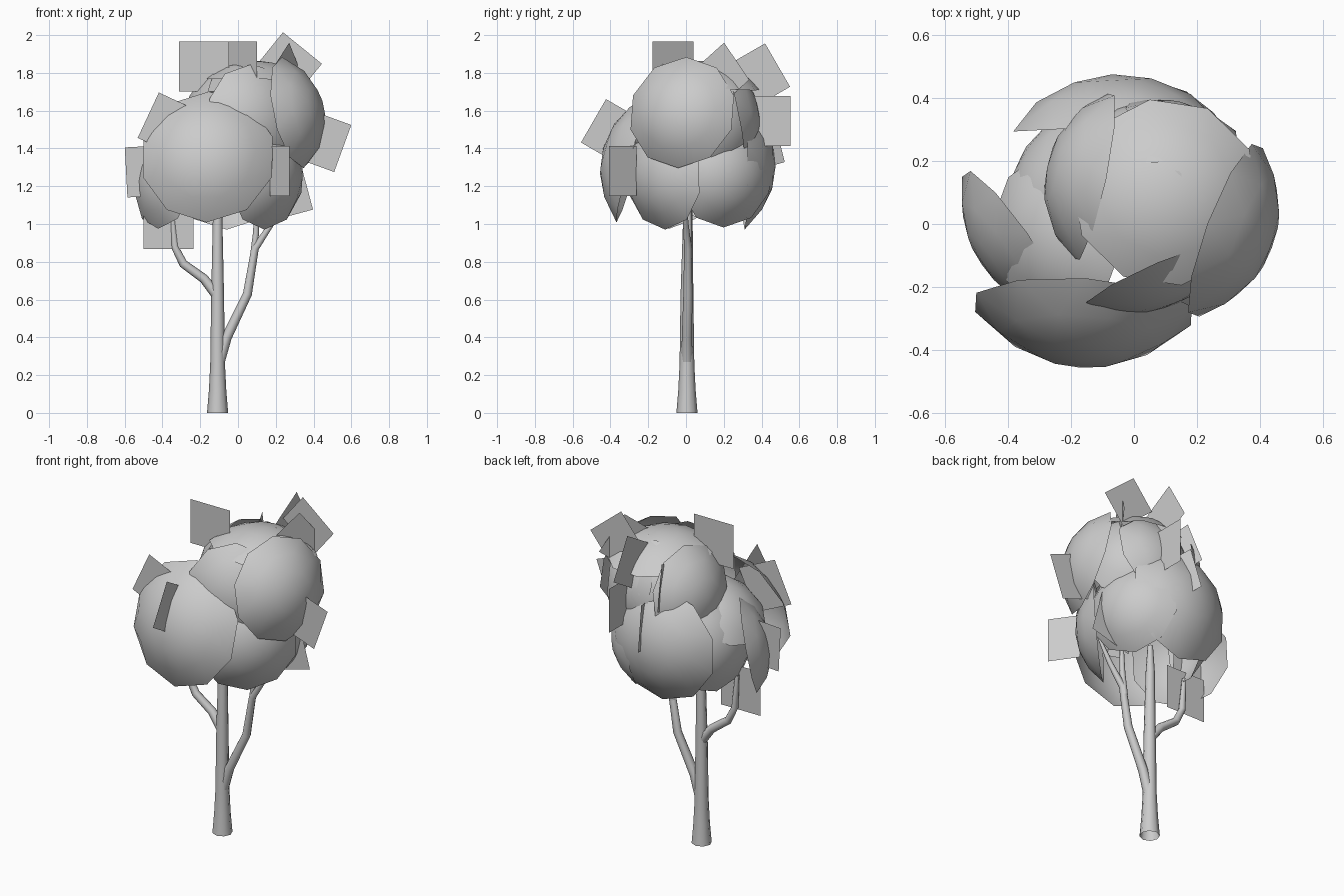
import bpy, bmesh
from math import sin, cos, radians, pi, asin
from mathutils import Vector

if "Cube" in bpy.data.objects:
    bpy.data.objects.remove(bpy.data.objects["Cube"])


def finish(bm, name, smooth=True):
    me = bpy.data.meshes.new(name)
    bm.to_mesh(me)
    bm.free()
    for p in me.polygons:
        p.use_smooth = smooth
    ob = bpy.data.objects.new(name, me)
    bpy.context.collection.objects.link(ob)
    return ob


def tube(name, path, sides=8):
    """Tapered tube along (x, y, z, radius) points."""
    bm = bmesh.new()
    pts = [Vector(p[:3]) for p in path]
    rings = []
    for i, p in enumerate(pts):
        d = (pts[min(i + 1, len(pts) - 1)] - pts[max(i - 1, 0)]).normalized()
        a = Vector((0, 1, 0)).cross(d).normalized()
        b = d.cross(a)
        rings.append([bm.verts.new(p + path[i][3] * (a * cos(2 * pi * k / sides) + b * sin(2 * pi * k / sides)))
                      for k in range(sides)])
    for r, s in zip(rings, rings[1:]):
        for k in range(sides):
            n = (k + 1) % sides
            bm.faces.new((r[k], r[n], s[n], s[k]))
    return finish(bm, name)


def leaf_shell(name, centre, normal, r, sag, sides=10, rows=3):
    """Open spherical cap: rim centre, facing direction, rim radius, depth."""
    bm = bmesh.new()
    R = (r * r + sag * sag) / (2 * sag)
    half = asin(min(1, r / R))
    q = Vector(normal).to_track_quat('Z', 'Y')
    c = Vector(centre)

    def pt(t, k):
        f = 2 * pi * k / sides
        return bm.verts.new(c + q @ Vector((R * sin(t) * cos(f), R * sin(t) * sin(f), R * cos(t) - R + sag)))
    apex = pt(0, 0)
    rings = [[pt(half * j / rows, k + 0.5 * (j % 2)) for k in range(sides)] for j in range(1, rows + 1)]
    for k in range(sides):
        bm.faces.new((apex, rings[0][k], rings[0][(k + 1) % sides]))
    for j in range(rows - 1):
        a, b = rings[j], rings[j + 1]
        for k in range(sides):
            n, m = (k + 1) % sides, (k - 1) % sides
            if j % 2 == 0:      # inner ring leads by half a step
                bm.faces.new((a[k], b[k], b[n]))
                bm.faces.new((a[k], b[n], a[n]))
            else:
                bm.faces.new((a[k], b[k], a[n]))
                bm.faces.new((a[k], b[m], b[k]))
    return finish(bm, name)


def leaf_card(name, centre, azimuth, tilt, w=0.265, h=0.265):
    """Flat rectangle in a vertical plane, rotated within that plane."""
    bm = bmesh.new()
    a, t = radians(azimuth), radians(tilt)
    d, z, c = Vector((cos(a), sin(a), 0)), Vector((0, 0, 1)), Vector(centre)
    u, v = d * cos(t) + z * sin(t), z * cos(t) - d * sin(t)
    bm.faces.new([bm.verts.new(c + u * sx * w / 2 + v * sz * h / 2)
                  for sx, sz in ((-1, -1), (1, -1), (1, 1), (-1, 1))])
    return finish(bm, name, False)


# Trunk and branches
tube("trunk", [(-.108, .005, 0, .056), (-.108, .005, .12, .046), (-.108, .005, .26, .039),
               (-.108, .005, .62, .034), (-.108, .01, 1.04, .025), (-.108, .01, 1.2, .015)])
tube("left_branch", [(-.11, .005, .62, .028), (-.18, .01, .71, .025), (-.29, .01, .79, .023),
                     (-.335, .01, .88, .02), (-.35, .01, 1.08, .012)])
tube("right_branch", [(-.1, .005, .27, .03), (-.06, .005, .4, .027), (.05, .01, .63, .024),
                      (.09, .01, .87, .02), (.17, 0, .99, .015), (.27, -.01, 1.18, .006)])
tube("right_branch_fork", [(.08, .015, .82, .018), (.095, .015, .95, .016), (.1, .015, 1.1, .012)])

# Foliage shells
shells = {
    "front_lower": ((-.16, -.27, 1.355), (-.06, -.95, .27), .36, .175),
    "left_lower": ((-.38, -.06, 1.25), (-.78, -.54, .18), .28, .12),
    "left_lower_top": ((-.24, -.02, 1.44), (-.55, .05, .8), .26, .11),
    "left_back_lower": ((-.27, .12, 1.28), (-.93, .32, .1), .27, .12),
    "back_lower": ((-.06, .31, 1.31), (-.05, .97, .0), .34, .165),
    "right_back_lower": ((.18, .21, 1.25), (.88, .4, -.1), .27, .14),
    "right_front_lower": ((.15, -.12, 1.25), (.7, -.7, -.05), .28, .13),
    "right_upper": ((.29, -.02, 1.59), (.9, -.34, .2), .30, .155),
    "left_upper": ((-.13, .15, 1.57), (-.95, .2, .15), .28, .15),
    "front_upper": ((.09, -.16, 1.58), (.38, -.9, .15), .27, .1),
    "back_upper": ((.06, .25, 1.58), (-.1, .97, .2), .28, .14),
    "right_back_upper": ((.18, .20, 1.58), (.65, .7, .2), .28, .14),
    "top": ((.1, .1, 1.74), (.05, .1, 1), .30, .125),
}
for part, args in shells.items():
    leaf_shell("foliage_" + part, *args)

# Loose leaf cards
cards = [
    ((-.18, -.01, 1.835), 0, 0), ((.025, -.07, 1.835), -55, 0),
    ((.275, .28, 1.85), 0, -39, .265, .21), ((.27, .2, 1.8), 60, -52, .25, .2),
    ((.1, .37, 1.775), 90, -60), ((.43, .0, 1.445), 0, -20),
    ((.13, .42, 1.545), 90, 0), ((-.46, -.05, 1.28), 0, 3),
    ((.22, -.335, 1.28), -55, 0, .18), ((-.355, -.25, 1.52), 0, 65),
    ((-.18, -.375, 1.48), 90, 60), ((-.367, 0, 1.0), 0, 0),
    ((.235, .12, 1.17), 0, 15), ((-.07, .31, 1.65), 110, 20, .2),
    ((.0, .40, 1.43), 110, 15, .2),
]
for i, args in enumerate(cards):
    leaf_card("leaf_card_%02d" % (i + 1), *args)
